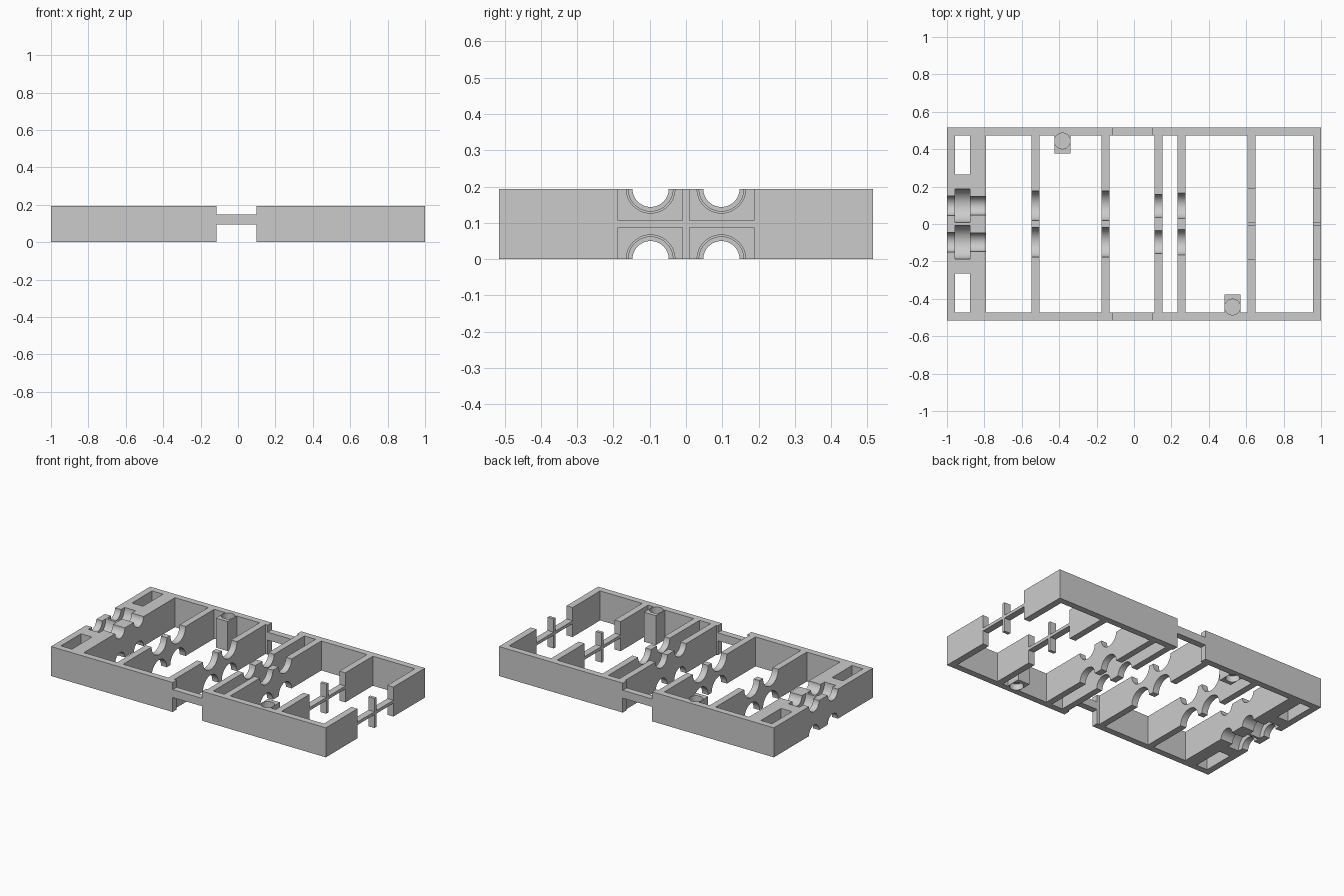
import bpy, math
from mathutils import Matrix

cube = bpy.data.objects.get("Cube")
if cube:
    bpy.data.objects.remove(cube, do_unlink=True)

W, H = 0.515, 0.194          # half width, height
INNER = 0.473                # inner face of the long rails
BORE_Y = 0.0975              # spacing of the half round saddles

grey = bpy.data.materials.new("grey plastic")
grey.use_nodes = True
colour = (0.6, 0.6, 0.6, 1)
grey.diffuse_color = colour
grey.node_tree.nodes["Principled BSDF"].inputs["Base Color"].default_value = colour


def box(name, x0, x1, y0, y1, z0, z1):
    bpy.ops.mesh.primitive_cube_add(size=1)
    ob = bpy.context.object
    ob.name = name
    ob.data.transform(Matrix.Translation(((x0 + x1) / 2, (y0 + y1) / 2, (z0 + z1) / 2))
                      @ Matrix.Diagonal((x1 - x0, y1 - y0, z1 - z0, 1)))
    ob.data.materials.append(grey)
    return ob


def cylinder(name, radius, depth, centre, axis):
    bpy.ops.mesh.primitive_cylinder_add(vertices=64, radius=radius, depth=depth)
    ob = bpy.context.object
    ob.name = name
    turn = Matrix.Rotation(math.pi / 2, 4, "Y") if axis == "X" else Matrix()
    ob.data.transform(Matrix.Translation(centre) @ turn)
    ob.data.materials.append(grey)
    return ob


def combine(target, tools, operation):
    """Apply each tool to the target, then remove the tool."""
    for tool in tools:
        tool.hide_render = True
        mod = target.modifiers.new("shape", "BOOLEAN")
        mod.operation, mod.solver, mod.object = operation, "EXACT", tool
        bpy.context.view_layer.objects.active = target
        bpy.ops.object.modifier_apply(modifier=mod.name)
        bpy.data.objects.remove(tool, do_unlink=True)


# Tray body with open bays between the cross walls
frame = box("frame", -1, 1, -W, W, 0, H)
bays = [(-0.79, -0.548), (-0.505, -0.174), (-0.131, 0.11),
        (0.152, 0.233), (0.275, 0.607), (0.65, 0.956)]
combine(frame, [box("bay", a, b, -INNER, INNER, -0.1, 0.3) for a, b in bays], "DIFFERENCE")

# Square posts against the rails
combine(frame, [box("post", -0.425, -0.34, 0.377, 0.49, 0, H),
                box("post", 0.484, 0.57, -0.49, -0.377, 0, H)], "UNION")

cuts = []
for side in (-1, 1):
    # Slots in the end block
    y0, y1 = sorted((side * 0.265, side * INNER))
    cuts.append(box("slot", -0.957, -0.877, y0, y1, -0.1, 0.3))
    # Windows around the cross bars at the open end
    y0, y1 = sorted((side * 0.01, side * 0.187))
    for z0, z1 in ((-0.1, 0.087), (0.107, 0.3)):
        cuts.append(box("window", 0.59, 1.1, y0, y1, z0, z1))
    # Notches above and below the rail bridges
    y0, y1 = sorted((side * INNER, side * 0.6))
    for z0, z1 in ((-0.1, 0.095), (0.147, 0.3)):
        cuts.append(box("notch", -0.115, 0.1, y0 - 0.005, y1 + 0.005, z0, z1))

# Half round saddles, top and bottom: start, end, radius
saddles = [(-1.05, -0.92, 0.053), (-0.957, -0.877, 0.09), (-0.9, -0.77, 0.05),
           (-0.57, -0.48, 0.079), (-0.2, -0.11, 0.079),
           (0.1, 0.17, 0.0615), (0.22, 0.29, 0.067)]
for a, b, r in saddles:
    for y in (-BORE_Y, BORE_Y):
        for z in (0, H):
            cuts.append(cylinder("saddle", r, b - a, ((a + b) / 2, y, z), "X"))

# Blind round holes in both ends of the posts
for x, y in ((-0.383, 0.444), (0.527, -0.444)):
    for z in (0, H):
        cuts.append(cylinder("post_hole", 0.042, 0.08, (x, y, z), "Z"))
combine(frame, cuts, "DIFFERENCE")

bpy.ops.object.select_all(action="DESELECT")
frame.select_set(True)
bpy.context.view_layer.objects.active = frame
bpy.ops.object.shade_smooth_by_angle(angle=math.radians(30))
